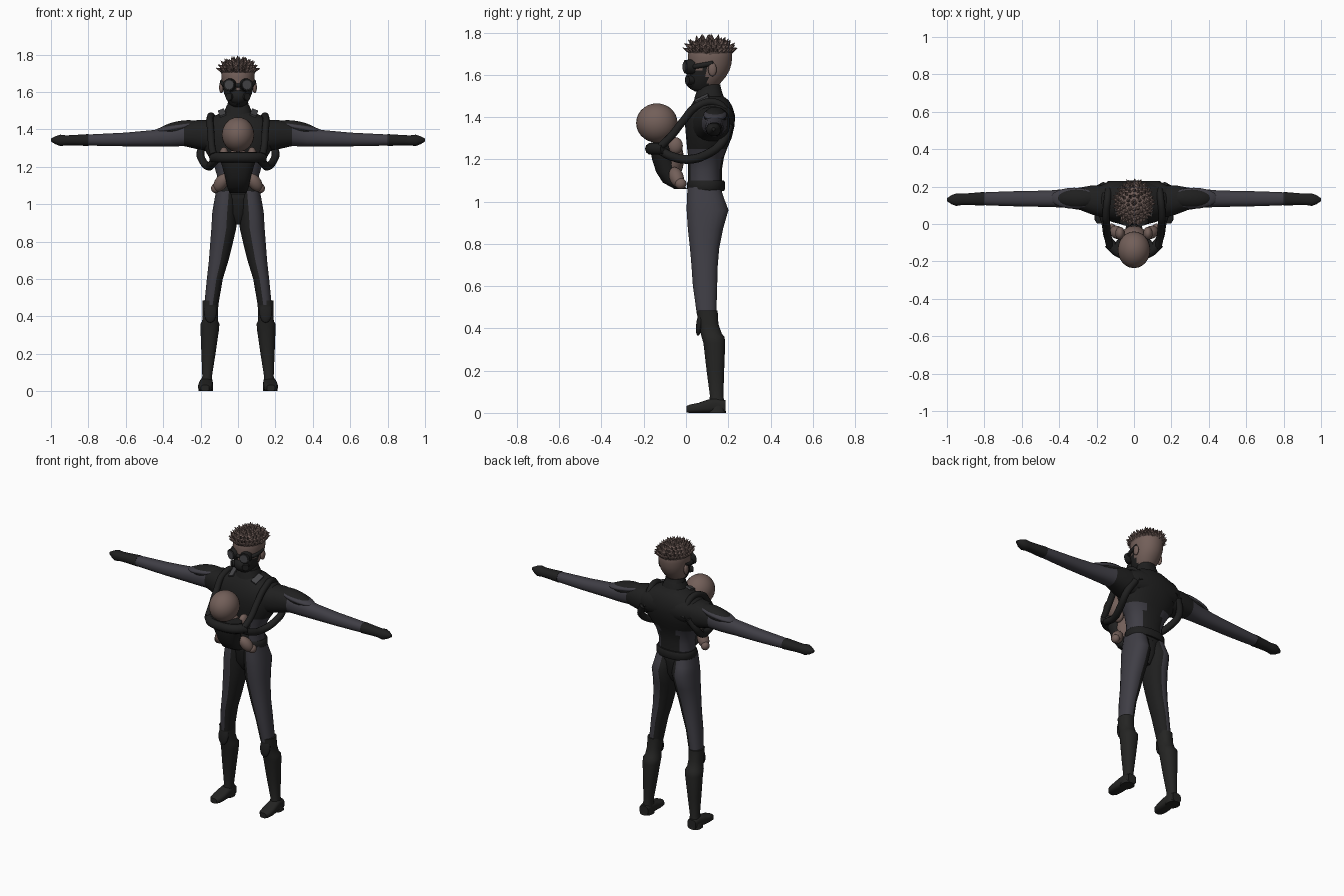
import bpy, bmesh, math, random
from mathutils import Vector, Matrix

if "Cube" in bpy.data.objects:
    bpy.data.objects.remove(bpy.data.objects["Cube"], do_unlink=True)
random.seed(4)


def material(name, *rgb):
    m = bpy.data.materials.new(name)
    m.use_nodes = True
    m.diffuse_color = (*rgb, 1)
    m.node_tree.nodes["Principled BSDF"].inputs["Base Color"].default_value = (*rgb, 1)
    return m


SUIT = material("slate suit", .05, .048, .06)
BLACK = material("black vest", .014, .014, .014)
BOOT = material("boot charcoal", .018, .018, .017)
SKIN = material("brown skin", .17, .115, .1)
HAIR = material("brown hair", .16, .11, .097)
LENS = material("grey lens", .06, .06, .065)


def finish(name, bm, mats, rule=None):
    """Turn a bmesh into a smooth object, painting faces by a rule."""
    bmesh.ops.recalc_face_normals(bm, faces=bm.faces)
    if rule:
        for f in bm.faces:
            f.material_index = rule(f.calc_center_median(), f.normal)
    mesh = bpy.data.meshes.new(name)
    bm.to_mesh(mesh)
    bm.free()
    for m in mats:
        mesh.materials.append(m)
    ob = bpy.data.objects.new(name, mesh)
    bpy.context.collection.objects.link(ob)
    bpy.ops.object.select_all(action='DESELECT')
    ob.select_set(True)
    bpy.context.view_layer.objects.active = ob
    bpy.ops.object.shade_smooth_by_angle(angle=math.radians(45))
    return ob


def loft(name, rings, mats, axis='z', side=1, power=2.3, seg=20, rule=None):
    """Skin rounded sections; ring = x, y, z, half-width, half-depth."""
    bm = bmesh.new()
    loops = []
    for x, y, z, a, b in rings:
        loop = []
        for i in range(seg):
            t = math.tau * (i + .5) / seg
            u, v = (math.copysign(abs(k) ** (2 / power), k) for k in (math.cos(t), math.sin(t)))
            off = {'z': (a * u, b * v, 0), 'x': (0, a * u, b * v), 'y': (a * u, 0, b * v)}[axis]
            loop.append(bm.verts.new((side * (x + off[0]), y + off[1], z + off[2])))
        loops.append(loop)
    for p, q in zip(loops, loops[1:]):
        for i in range(seg):
            j = (i + 1) % seg
            bm.faces.new((p[i], p[j], q[j], q[i]))
    bm.faces.new(loops[0])
    bm.faces.new(loops[-1])
    return finish(name, bm, mats, rule)


def ball(name, loc, size, mat, tilt=0, lean=0):
    bm = bmesh.new()
    bmesh.ops.create_uvsphere(bm, u_segments=24, v_segments=14, radius=1)
    m = (Matrix.Translation(loc) @ Matrix.Rotation(tilt, 4, 'Y')
         @ Matrix.Rotation(lean, 4, 'X') @ Matrix.Diagonal((*size, 1)))
    bmesh.ops.transform(bm, matrix=m, verts=bm.verts)
    return finish(name, bm, [mat])


def disc(name, loc, radius, depth, mat, turn=0):
    bm = bmesh.new()
    m = (Matrix.Translation(loc) @ Matrix.Rotation(turn, 4, 'Z')
         @ Matrix.Rotation(math.pi / 2, 4, 'X'))
    bmesh.ops.create_cone(bm, cap_ends=True, segments=20, radius1=radius,
                          radius2=radius * .9, depth=depth, matrix=m)
    return finish(name, bm, [mat])


def plate(name, loc, size, mat, lean=0, tilt=0):
    bm = bmesh.new()
    m = (Matrix.Translation(loc) @ Matrix.Rotation(tilt, 4, 'Y')
         @ Matrix.Rotation(lean, 4, 'X') @ Matrix.Diagonal((*size, 1)))
    bmesh.ops.create_cube(bm, size=1, matrix=m)
    return finish(name, bm, [mat])


def strap(name, points, radius, mat, side=1):
    cu = bpy.data.curves.new(name, 'CURVE')
    cu.dimensions = '3D'
    cu.bevel_depth, cu.bevel_resolution = radius, 3
    cu.use_fill_caps = True
    sp = cu.splines.new('BEZIER')
    sp.bezier_points.add(len(points) - 1)
    for bp, (x, y, z) in zip(sp.bezier_points, points):
        bp.co = (side * x, y, z)
        bp.handle_left_type = bp.handle_right_type = 'AUTO'
    sp.resolution_u = 6
    cu.materials.append(mat)
    ob = bpy.data.objects.new(name, cu)
    bpy.context.collection.objects.link(ob)
    bpy.ops.object.select_all(action='DESELECT')
    ob.select_set(True)
    bpy.context.view_layer.objects.active = ob
    bpy.ops.object.convert(target='MESH')
    bpy.ops.object.shade_smooth_by_angle(angle=math.radians(45))


# Torso: dark vest with slate side panels at the waist
loft("torso", [(0, .09, 1.03, .115, .08), (0, .09, 1.08, .115, .08), (0, .09, 1.15, .112, .08),
               (0, .095, 1.21, .13, .085), (0, .1, 1.25, .155, .095), (0, .108, 1.3, .185, .108),
               (0, .113, 1.36, .205, .118), (0, .118, 1.41, .205, .114), (0, .12, 1.45, .175, .1),
               (0, .12, 1.48, .11, .082), (0, .115, 1.5, .065, .06), (0, .11, 1.555, .052, .052)],
     [BLACK, SUIT], seg=28, rule=lambda c, n: int(c.z < 1.25 and abs(c.x) > .062))
loft("belt", [(0, .095, 1.05, .118, .085), (0, .095, 1.06, .125, .09),
              (0, .095, 1.09, .125, .09), (0, .095, 1.1, .118, .085)], [BLACK], seg=28)
loft("pelvis", [(0, .095, .89, .02, .04), (0, .092, .95, .06, .075), (0, .09, 1.05, .1, .08)], [BLACK])
loft("collar", [(0, .11, 1.47, .085, .075), (0, .11, 1.5, .072, .068), (0, .11, 1.53, .06, .058)], [BLACK])
loft("back_roll", [(-.19, .15, 1.38, .05, .05), (-.13, .15, 1.385, .08, .075),
                   (.13, .15, 1.385, .08, .075), (.19, .15, 1.38, .05, .05)], [BLACK], 'x')

# Head with a dark lower-face mask painted by position
loft("head", [(0, .095, 1.52, .035, .05), (0, .08, 1.535, .045, .062), (0, .088, 1.56, .062, .075),
              (0, .1, 1.59, .074, .088), (0, .108, 1.62, .081, .098), (0, .112, 1.65, .086, .103),
              (0, .114, 1.68, .089, .105), (0, .115, 1.71, .088, .104), (0, .115, 1.74, .075, .09),
              (0, .115, 1.765, .04, .05)], [SKIN, BLACK], seg=32, power=2.1,
     rule=lambda c, n: int(c.y < .1 and c.z < 1.6 + max(0, c.y) * .4))
ball("mask_muzzle", (0, .035, 1.575), (.05, .04, .042), BLACK)
strap("mask_strap", [(-.085, .13, 1.655), (-.07, .045, 1.64), (0, .01, 1.635),
                     (.07, .045, 1.64), (.085, .13, 1.655)], .012, BLACK)
ball("hair_cap", (0, .115, 1.715), (.094, .108, .055), HAIR)

# Hair: layered spiky tufts over the cap
bm = bmesh.new()
rows = 6
for r in range(rows):
    polar = .08 + r * .29
    count = 4 + r * 6
    for k in range(count):
        a = math.tau * (k + .5 * (r % 2)) / count
        d = Vector((math.sin(polar) * math.cos(a), math.sin(polar) * math.sin(a), math.cos(polar)))
        base = Vector((0, .115, 1.712)) + Vector((d.x * .086, d.y * .1, d.z * .05))
        aim = d + Vector((random.uniform(-.3, .3), random.uniform(-.3, .3), .35))
        m = Matrix.Translation(base) @ aim.to_track_quat('Z', 'Y').to_matrix().to_4x4()
        size = random.uniform(.034, .048)
        bmesh.ops.create_cone(bm, cap_ends=True, segments=5, radius1=.017, radius2=0,
                              depth=size, matrix=m @ Matrix.Translation((0, 0, size * .3)))
finish("hair_tufts", bm, [HAIR])

for s, tag in ((1, "left_"), (-1, "right_")):
    # Goggles, filters and ears
    disc(tag + "goggle_rim", (s * .043, .015, 1.638), .036, .04, BLACK, s * .3)
    disc(tag + "goggle_lens", (s * .042, .006, 1.638), .027, .032, LENS, s * .3)
    disc(tag + "mask_filter", (s * .04, .02, 1.575), .022, .035, BLACK, s * .6)
    ball(tag + "ear", (s * .089, .125, 1.625), (.012, .02, .032), SKIN)

    # Arms, gloves and shoulder pads
    loft(tag + "sleeve", [(.14, .118, 1.365, .09, .085), (.22, .128, 1.372, .08, .078),
                          (.29, .135, 1.37, .06, .06), (.37, .137, 1.358, .05, .051),
                          (.46, .135, 1.352, .044, .044), (.6, .135, 1.346, .042, .037),
                          (.72, .135, 1.344, .038, .033), (.82, .135, 1.343, .034, .029)],
         [BLACK, SUIT], 'x', s, rule=lambda c, n: int(abs(c.x) > .26))
    loft(tag + "glove", [(.8, .135, 1.343, .037, .032), (.88, .133, 1.342, .032, .028),
                         (.92, .132, 1.341, .031, .027), (.95, .13, 1.341, .034, .031),
                         (.975, .13, 1.342, .025, .022), (1, .13, 1.343, .008, .008)],
         [BLACK], 'x', s)
    ball(tag + "pad_rim", (s * .32, .138, 1.411), (.128, .056, .022), SUIT, s * .17)
    ball(tag + "shoulder_pad", (s * .31, .138, 1.405), (.118, .053, .04), BLACK, s * .17)
    plate(tag + "shoulder_tab", (s * .085, .075, 1.487), (.035, .07, .012), LENS, .45, s * .35)

    # Legs: slate outside, black along the inner side
    loft(tag + "leg", [(.06, .085, 1.07, .058, .078), (.066, .093, 1.01, .063, .09),
                       (.071, .102, .96, .067, .1), (.076, .092, .87, .067, .084),
                       (.09, .088, .78, .06, .07), (.103, .088, .7, .053, .063),
                       (.124, .09, .6, .043, .058), (.143, .098, .46, .038, .046)],
         [SUIT, BLACK], 'z', s, rule=lambda c, n: int(n.x * s < -.1))
    loft(tag + "boot", [(.146, .1, .485, .043, .05), (.148, .106, .42, .041, .048),
                        (.149, .12, .375, .043, .05), (.15, .128, .36, .051, .055),
                        (.151, .134, .33, .05, .052), (.158, .139, .2, .038, .042),
                        (.165, .145, .08, .026, .032), (.17, .145, .03, .036, .04),
                        (.173, .147, 0, .039, .043)], [BOOT], 'z', s)
    loft(tag + "foot", [(.176, .003, .017, .022, .016), (.175, .02, .02, .035, .02),
                        (.174, .06, .024, .04, .024), (.172, .1, .031, .038, .031),
                        (.17, .14, .036, .036, .036), (.17, .187, .03, .03, .03)],
         [BOOT], 'y', s, power=3)
    ball(tag + "knee_pad", (s * .148, .065, .425), (.034, .016, .06), BLACK, 0, -.15)

    # Carrier straps over the shoulder and under the arm
    strap(tag + "shoulder_strap", [(.13, .215, 1.36), (.14, .15, 1.465), (.15, .05, 1.45),
                                   (.145, -.015, 1.38), (.14, -.07, 1.31), (.13, -.12, 1.262)],
          .019, BLACK, s)
    strap(tag + "side_strap", [(.16, .205, 1.36), (.2, .17, 1.28), (.185, .1, 1.225),
                               (.155, .01, 1.2), (.14, -.07, 1.215), (.11, -.125, 1.245)],
          .021, BLACK, s)

    # Baby limbs
    ball(tag + "baby_arm", (s * .075, -.05, 1.265), (.025, .035, .04), SKIN)
    ball(tag + "baby_leg", (s * .09, -.045, 1.115), (.035, .034, .055), SKIN, -s * .6, .3)
    ball(tag + "baby_foot", (s * .12, -.025, 1.085), (.024, .027, .026), SKIN)

# Baby and its front pouch
ball("baby_head", (0, -.138, 1.372), (.087, .098, .093), SKIN)
ball("baby_body", (0, -.07, 1.2), (.07, .06, .1), SKIN)
loft("carrier_pouch", [(0, -.025, 1.06, .045, .03), (0, -.065, 1.09, .058, .045),
                       (0, -.09, 1.14, .068, .052), (0, -.105, 1.2, .085, .056),
                       (0, -.115, 1.25, .1, .056), (0, -.115, 1.28, .102, .052)], [BLACK])
strap("pouch_rim", [(-.135, -.1, 1.25), (-.08, -.15, 1.25), (0, -.165, 1.25),
                    (.08, -.15, 1.25), (.135, -.1, 1.25)], .029, BLACK)
